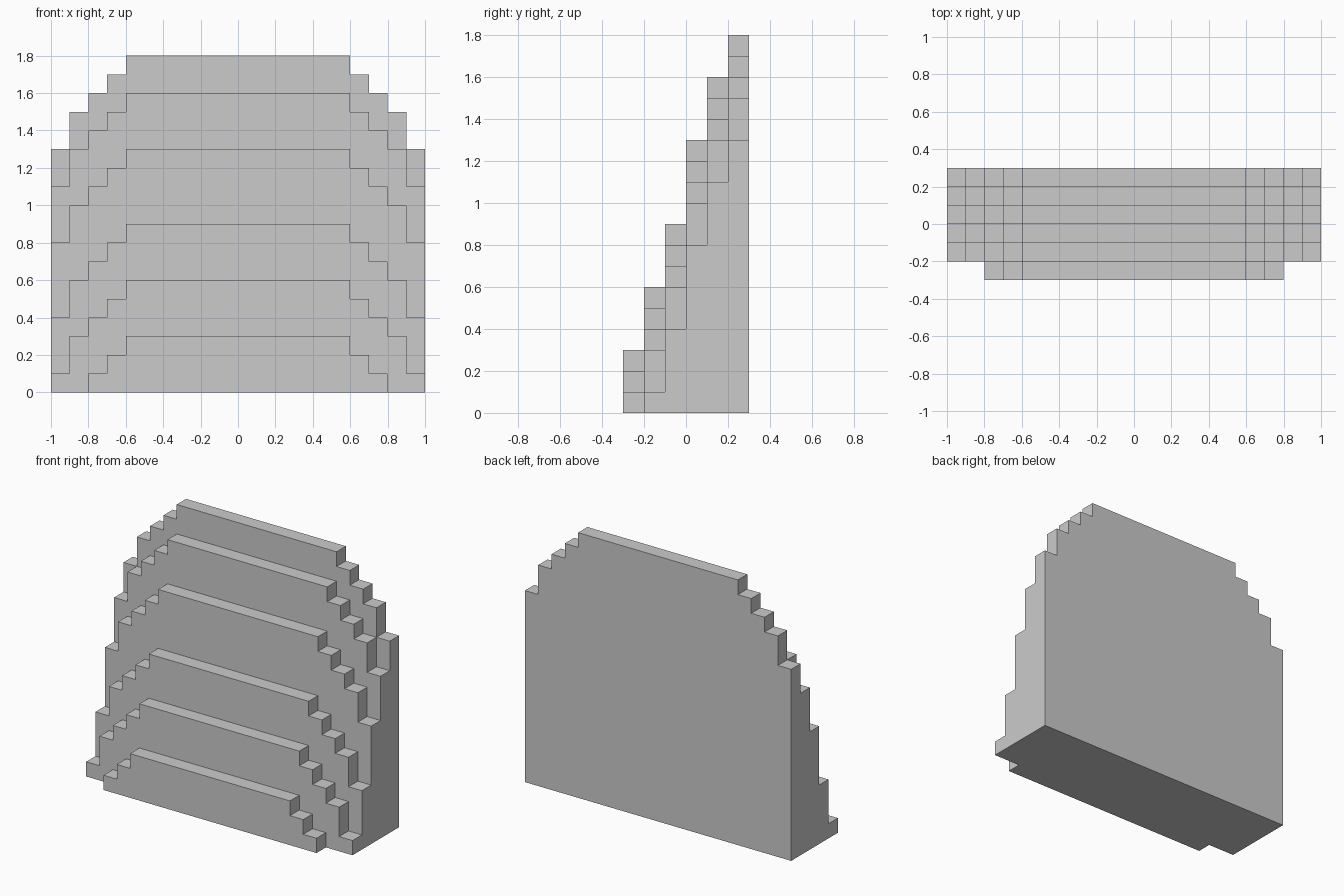
import bpy, bmesh, math

if "Cube" in bpy.data.objects:
    bpy.data.objects.remove(bpy.data.objects["Cube"])

# Shared stepped shoulder: half-width and drop below the tier's top
STEPS = [(0.6, 0.0), (0.7, 0.1), (0.8, 0.2), (0.9, 0.3), (1.0, 0.5)]
TOPS = [0.3, 0.6, 0.9, 1.3, 1.6, 1.8]   # tier heights, front to back
DEPTH = 0.1


def tier_outline(top):
    """Right half of the stepped outline, mirrored into a closed profile."""
    levels = [(x, top - d) for x, d in STEPS if top - d > 0.001]
    half = []
    for i, (x, z) in enumerate(levels):
        below = levels[i + 1][1] if i + 1 < len(levels) else 0.0
        half += [(x, z), (x, below)]
    return half + [(-x, z) for x, z in reversed(half)]


def make_tier(name, top, y):
    bm = bmesh.new()
    face = bm.faces.new([bm.verts.new((x, y, z)) for x, z in tier_outline(top)])
    ext = bmesh.ops.extrude_face_region(bm, geom=[face])
    moved = [v for v in ext["geom"] if isinstance(v, bmesh.types.BMVert)]
    bmesh.ops.translate(bm, verts=moved, vec=(0, DEPTH, 0))
    bmesh.ops.recalc_face_normals(bm, faces=bm.faces[:])
    mesh = bpy.data.meshes.new(name)
    bm.to_mesh(mesh)
    bm.free()
    obj = bpy.data.objects.new(name, mesh)
    bpy.context.collection.objects.link(obj)
    return obj


# Six stepped slabs from front to back
tiers = [make_tier(f"tier_{i + 1}", top, -0.3 + i * DEPTH)
         for i, top in enumerate(TOPS)]

# Fuse the slabs into one solid, starting from the tall back slab
body = tiers.pop()
body.name = "stepped_block"
bpy.context.view_layer.objects.active = body
for tier in reversed(tiers):
    mod = body.modifiers.new("union", 'BOOLEAN')
    mod.operation = 'UNION'
    mod.solver = 'EXACT'
    mod.object = tier
    bpy.ops.object.modifier_apply(modifier=mod.name)
    bpy.data.objects.remove(tier)

# Merge coplanar faces so the sides and base are single clean planes
bm = bmesh.new()
bm.from_mesh(body.data)
bmesh.ops.remove_doubles(bm, verts=bm.verts[:], dist=0.0005)
bmesh.ops.dissolve_limit(bm, angle_limit=math.radians(1),
                         verts=bm.verts[:], edges=bm.edges[:])
bm.to_mesh(body.data)
bm.free()
